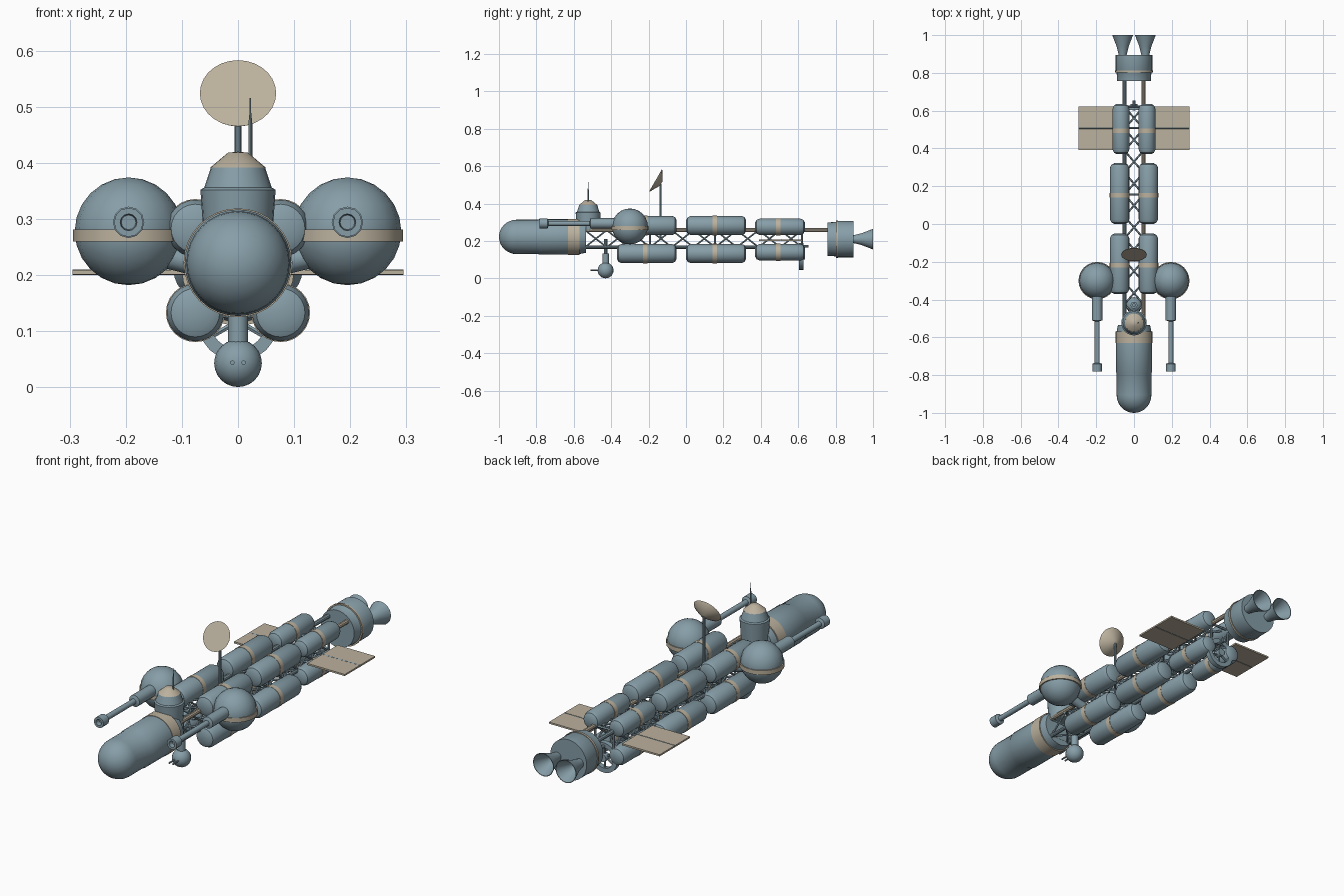
import bpy, bmesh, math
from mathutils import Vector, Matrix

cube = bpy.data.objects.get("Cube")
if cube:
    bpy.data.objects.remove(cube, do_unlink=True)


def material(name, colour):
    m = bpy.data.materials.new(name)
    m.use_nodes = True
    m.diffuse_color = (*colour, 1)
    m.node_tree.nodes["Principled BSDF"].inputs["Base Color"].default_value = (*colour, 1)
    return m


BLUE = material("blue_grey_hull", (0.24, 0.34, 0.39))
TAN = material("tan_trim", (0.50, 0.44, 0.34))


def finish(name, bm, mat, smooth=True):
    bmesh.ops.recalc_face_normals(bm, faces=bm.faces[:])
    mesh = bpy.data.meshes.new(name)
    bm.to_mesh(mesh)
    bm.free()
    mesh.materials.append(mat)
    ob = bpy.data.objects.new(name, mesh)
    bpy.context.collection.objects.link(ob)
    if smooth:
        bpy.ops.object.select_all(action="DESELECT")
        ob.select_set(True)
        bpy.context.view_layer.objects.active = ob
        bpy.ops.object.shade_smooth_by_angle(angle=math.radians(35))
    return ob


def lathe(name, profile, origin, axis, mat, sides=24, bm=None):
    """Spin (radius, distance) points around an axis through origin."""
    own = bm is None
    bm = bm or bmesh.new()
    turn = Vector(axis).to_track_quat("Z", "Y").to_matrix()
    rings = []
    for r, t in profile:
        n = sides if r > 0 else 1
        rings.append([bm.verts.new(Vector(origin) + turn @ Vector(
            (r * math.cos(math.tau * i / sides), r * math.sin(math.tau * i / sides), t)))
            for i in range(n)])
    for a, b in zip(rings, rings[1:]):
        for i in range(sides):
            j = (i + 1) % sides
            quad = [a[i % len(a)], a[j % len(a)], b[j % len(b)], b[i % len(b)]]
            bm.faces.new(list(dict.fromkeys(quad)))
    if own:
        return finish(name, bm, mat)


def rod(name, a, b, r, mat, sides=10, bm=None):
    d = Vector(b) - Vector(a)
    return lathe(name, [(0, 0), (r, 0), (r, d.length), (0, d.length)], a, d, mat, sides, bm)


def ball(name, centre, r, mat, sides=16):
    arc = [(r * math.sin(math.pi * k / 12) if 0 < k < 12 else 0,
            -r * math.cos(math.pi * k / 12)) for k in range(13)]
    return lathe(name, arc, centre, (0, 0, 1), mat, sides)


def box(name, centre, size, mat):
    bm = bmesh.new()
    bmesh.ops.create_cube(bm, size=1, matrix=Matrix.Translation(centre) @ Matrix.Diagonal((*size, 1)))
    return finish(name, bm, mat, smooth=False)


BACK, UP = (0, 1, 0), (0, 0, 1)
SIDES = (("left", 1), ("right", -1))

# Command hull: domed nose, stepped seams and a tan collar
R, hull_z = 0.092, 0.222
nose = [(R * math.sin(math.pi * k / 16), -0.905 - 0.095 * math.cos(math.pi * k / 16)) for k in range(9)]
lathe("hull", nose + [(R, -0.79), (R + .003, -0.785), (R + .003, -0.63), (R, -0.57),
                      (0.085, -0.535), (0, -0.535)], (0, 0, hull_z), BACK, BLUE, 32)
rod("hull_collar", (0, -0.63, hull_z), (0, -0.57, hull_z), 0.097, TAN, 32)

# Bridge tower with tan cap and whip antenna
tower = (0, -0.523, 0)
lathe("bridge_tower", [(0, 0.25), (0.06, 0.25), (0.067, 0.352), (0.06, 0.356), (0.048, 0.393), (0, 0.393)],
      tower, UP, BLUE)
lathe("tower_cap", [(0, 0.392), (0.049, 0.392), (0.018, 0.418), (0, 0.42)], tower, UP, TAN)
lathe("whip_antenna", [(0, 0.405), (0.0035, 0.405), (0.0035, 0.47), (0.0015, 0.49), (0.0015, 0.516), (0, 0.516)],
      (0.022, -0.523, 0), UP, BLUE, 8)

# Dish on its mast
rod("dish_mast", (0, -0.137, 0.22), (0, -0.137, 0.505), 0.006, BLUE)
lathe("dish", [(0, 0), (0.068, 0), (0.066, -0.004), (0.012, -0.035), (0, -0.035)],
      (0, -0.163, 0.524), (0, -0.866, 0.5), TAN, 28)

# Truss: four long rails, cross frames and X bracing on every side
hx, low, high = 0.05, 0.167, 0.258
for side, s in SIDES:
    rod(side + "_upper_rail", (s * hx, -0.55, high), (s * hx, 0.78, high), 0.011, TAN if s > 0 else BLUE)
    rod(side + "_lower_rail", (s * hx, -0.55, low), (s * hx, 0.62, low), 0.009, BLUE)
bm = bmesh.new()
corners = [(hx, low), (hx, high), (-hx, high), (-hx, low)]
bays, y0, y1 = 10, -0.54, 0.62
for k in range(bays + 1):
    y = y0 + (y1 - y0) * k / bays
    yn = y + (y1 - y0) / bays
    for p, q in zip(corners, corners[1:] + corners[:1]):
        a, b = Vector((p[0], y, p[1])), Vector((q[0], y, q[1]))
        if k in (0, 3, 6, bays):
            rod("", a, b, 0.006, BLUE, 6, bm)
        if k < bays:
            rod("", a, (q[0], yn, q[1]), 0.005, BLUE, 6, bm)
            rod("", b, (p[0], yn, p[1]), 0.005, BLUE, 6, bm)
finish("truss_bracing", bm, BLUE)

# Cargo tanks: three stations, upper and lower pairs, tan belts
stations = (("front", -0.37, -0.05, 0.051), ("middle", 0.0, 0.322, 0.051), ("rear", 0.37, 0.635, 0.044))
for label, ya, yb, r in stations:
    for side, s in SIDES:
        for level, d in (("upper", 1), ("lower", -1)):
            c = (s * (0.025 + r), 0, 0.208 + d * (0.024 + r))
            name = f"{label}_{level}_{side}_tank"
            lathe(name, [(0, ya), (r * .55, ya), (r * .85, ya + .008), (r, ya + .024),
                         (r, yb - .024), (r * .85, yb - .008), (r * .55, yb), (0, yb)], c, BACK, BLUE)
            mid = (ya + yb) / 2 - 0.008
            rod(name + "_belt", (c[0], mid - .012, c[2]), (c[0], mid + .012, c[2]), r + .0015, TAN, 24)

# Side gun pods
for side, s in SIDES:
    x, y, z, g = s * 0.195, -0.3, 0.278, 0.294
    ball(side + "_gun_pod", (x, y, z), 0.096, BLUE)
    rod(side + "_pod_belt", (x, y, 0.26), (x, y, 0.281), 0.099, TAN, 24)
    rod(side + "_pod_arm", (s * 0.04, y, 0.212), (s * 0.15, y, 0.24), 0.022, BLUE, 12)
    lathe(side + "_gun_barrel", [(0, -0.36), (0.028, -0.36), (0.028, -0.51), (0.013, -0.515), (0.013, -0.735),
          (0.026, -0.74), (0.026, -0.782), (0.015, -0.782), (0.013, -0.76), (0, -0.76)],
          (x, 0, g), BACK, BLUE, 12)

# Belly turret with twin guns
rod("belly_turret_neck", (0, -0.43, 0.06), (0, -0.43, 0.134), 0.018, BLUE, 14)
rod("belly_turret_stem", (0, -0.43, 0.13), (0, -0.43, 0.21), 0.01, BLUE)
ball("belly_turret", (0, -0.43, 0.043), 0.0425, BLUE)
for side, s in SIDES:
    rod(side + "_belly_gun", (s * 0.01, -0.43, 0.044), (s * 0.01, -0.51, 0.044), 0.004, BLUE, 8)

# Solar wings: two panels each side on a central spar
rod("solar_spar", (-0.295, 0.508, 0.205), (0.295, 0.508, 0.205), 0.005, BLUE, 8)
for side, s in SIDES:
    for label, yc in (("front", 0.447), ("rear", 0.566)):
        box(f"{side}_{label}_solar_panel", (s * 0.195, yc, 0.205), (0.2, 0.112, 0.008), TAN)

# Docking ring with spokes under the tail of the truss
ring_c = Vector((0, 0.615, 0.118))
lathe("docking_ring", [(0.05, -.012), (0.072, -.012), (0.072, .012), (0.05, .012), (0.05, -.012)],
      ring_c, BACK, BLUE, 24)
rod("docking_hub", ring_c - Vector((0, .012, 0)), ring_c + Vector((0, .02, 0)), 0.018, BLUE, 12)
for k in range(6):
    a = math.tau * (k + .5) / 6
    rod(f"docking_spoke_{k + 1}", ring_c, ring_c + 0.056 * Vector((math.cos(a), 0, math.sin(a))), 0.005, BLUE, 6)
rod("docking_bracket", (0, 0.6, 0.172), (0, 0.655, 0.172), 0.008, BLUE)

# Engine block, tan belt and twin open nozzles
eng = (0, 0, 0.21)
lathe("engine_block", [(0, 0.757), (0.089, 0.757), (0.092, 0.8), (0.097, 0.81), (0.097, 0.895), (0, 0.895)],
      eng, BACK, BLUE, 32)
rod("engine_belt", (0, 0.803, 0.21), (0, 0.813, 0.21), 0.1, TAN, 32)
for side, s in SIDES:
    lathe(side + "_nozzle", [(0.02, 0.885), (0.022, 0.9), (0.032, 0.94), (0.055, 1.0),
                             (0.052, 1.0), (0.028, 0.94), (0.012, 0.905), (0, 0.905)],
          (s * 0.06, 0, 0.21), BACK, BLUE)
